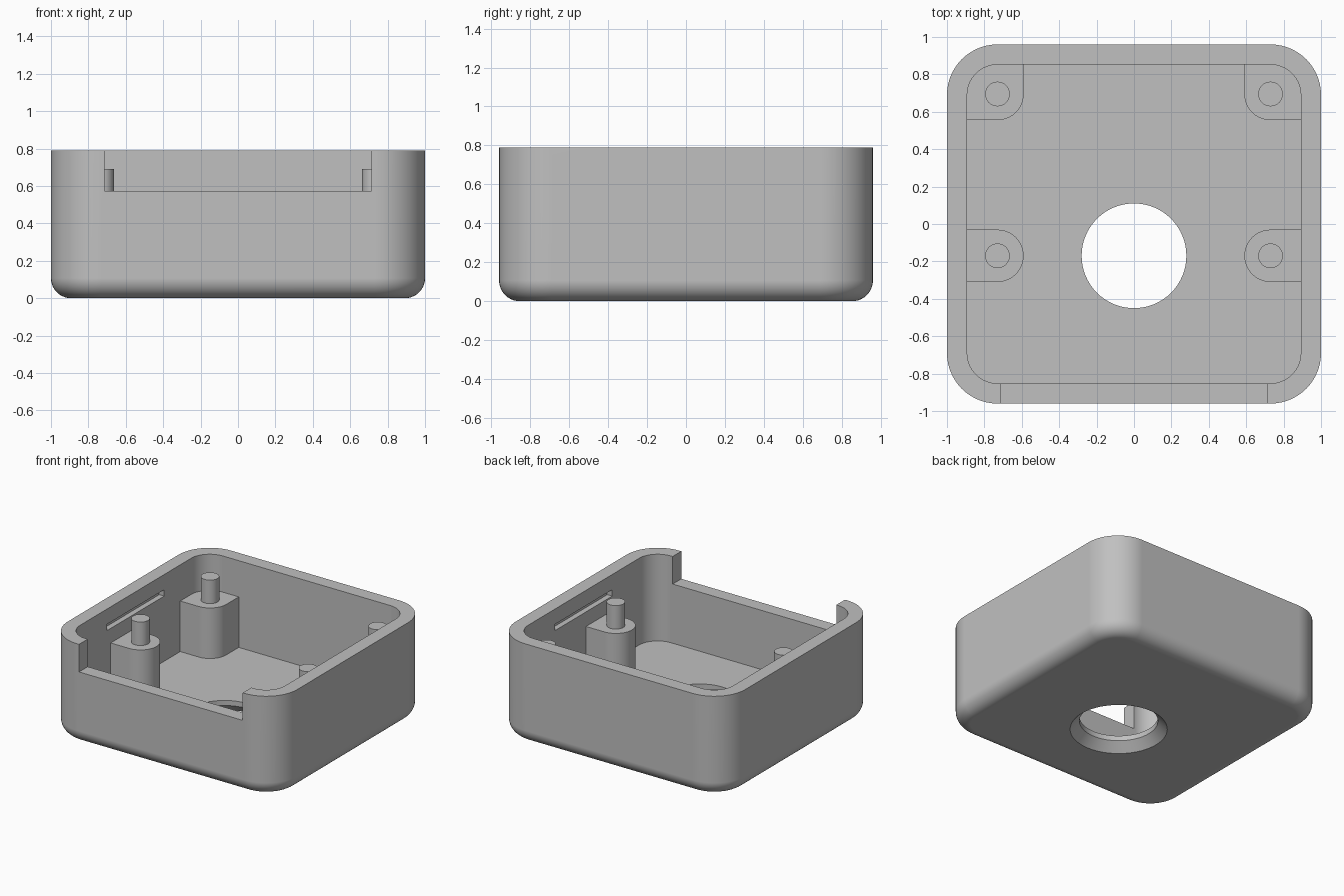
import bpy, bmesh
from math import sin, cos, pi, radians

cube = bpy.data.objects.get("Cube")
if cube:
    bpy.data.objects.remove(cube, do_unlink=True)

grey = bpy.data.materials.new("plastic_grey")
grey.use_nodes = True
grey.diffuse_color = (0.53, 0.53, 0.53, 1)
grey.node_tree.nodes["Principled BSDF"].inputs["Base Color"].default_value = (0.53, 0.53, 0.53, 1)

HX, HY, HEIGHT, CORNER = 1.0, 0.96, 0.79, 0.27
WALL, FILLET, FLOOR = 0.108, 0.107, 0.107
BOSS_X, BOSS_R, BOSS_TOP = 0.73, 0.14, 0.505


def arc(cx, cy, r, a0, a1, steps):
    angles = [radians(a0 + (a1 - a0) * i / steps) for i in range(steps + 1)]
    return [(cx + r * cos(a), cy + r * sin(a)) for a in angles]


def rounded_rect(inset):
    r, pts = CORNER - inset, []
    for i, (sx, sy) in enumerate([(1, 1), (-1, 1), (-1, -1), (1, -1)]):
        pts += arc(sx * (HX - CORNER), sy * (HY - CORNER), r, 90 * i, 90 * i + 90, 14)
    return pts


def loft(name, rings):
    """Solid through a list of (outline, z) rings, capped at both ends."""
    bm = bmesh.new()
    loops = [[bm.verts.new((x, y, z)) for x, y in pts] for pts, z in rings]
    for a, b in zip(loops, loops[1:]):
        for i in range(len(a)):
            j = (i + 1) % len(a)
            bm.faces.new((a[i], a[j], b[j], b[i]))
    bm.faces.new(loops[0][::-1])
    bm.faces.new(loops[-1])
    bmesh.ops.recalc_face_normals(bm, faces=bm.faces)
    mesh = bpy.data.meshes.new(name)
    bm.to_mesh(mesh)
    bm.free()
    mesh.materials.append(grey)
    obj = bpy.data.objects.new(name, mesh)
    bpy.context.collection.objects.link(obj)
    return obj


def box(name, x0, x1, y0, y1, z0, z1):
    outline = [(x0, y0), (x1, y0), (x1, y1), (x0, y1)]
    return loft(name, [(outline, z0), (outline, z1)])


def activate(obj):
    bpy.ops.object.select_all(action="DESELECT")
    obj.select_set(True)
    bpy.context.view_layer.objects.active = obj


def cut(obj, cutter):
    cutter.hide_render = True
    mod = obj.modifiers.new("cut", "BOOLEAN")
    mod.operation, mod.solver, mod.object = "DIFFERENCE", "EXACT", cutter
    activate(obj)
    bpy.ops.object.modifier_apply(modifier=mod.name)
    bpy.data.objects.remove(cutter, do_unlink=True)


def smooth(obj):
    activate(obj)
    bpy.ops.object.shade_smooth_by_angle(angle=radians(30))
    mod = obj.modifiers.new("weighted_normals", "WEIGHTED_NORMAL")
    mod.keep_sharp = True


# Open tray: rounded bottom edge, outer wall, rim, inner wall, floor
rings = []
for i in range(11):
    a = i / 10 * pi / 2
    rings.append((rounded_rect(FILLET * (1 - sin(a))), FILLET * (1 - cos(a))))
rings += [(rounded_rect(0), HEIGHT), (rounded_rect(WALL), HEIGHT), (rounded_rect(WALL), FLOOR)]
shell = loft("case_shell", rings)

# Notch in the front wall
cut(shell, box("notch_cutter", -0.713, 0.713, -1.2, -0.8, 0.573, 1))

# Countersunk floor opening
hole = [(0.357, -0.01), (0.28, 0.067), (0.28, 0.3)]
cut(shell, loft("hole_cutter", [(arc(0, -0.17, r, 0, 354.375, 63), z) for r, z in hole]))

# Shallow snap grooves inside both side walls
for s in (-1, 1):
    x0, x1 = sorted((s * 0.8, s * 0.935))
    cut(shell, box("groove_cutter", x0, x1, -0.355, 0.355, 0.62, 0.67))
smooth(shell)

# Standoffs with locating pins, mirrored left and right
wall_x, wall_y = HX - WALL + 0.01, HY - WALL + 0.01
for side, s in (("left", 1), ("right", -1)):
    front = [(wall_x, -0.31)] + arc(BOSS_X, -0.17, BOSS_R, 270, 90, 20) + [(wall_x, -0.03)]
    back = [(wall_x, wall_y), (wall_x, 0.555)] + arc(BOSS_X, 0.695, BOSS_R, 270, 180, 10)
    back.append((BOSS_X - BOSS_R, wall_y))
    for place, y, outline in (("front", -0.17, front), ("back", 0.695, back)):
        outline = [(s * px, py) for px, py in outline]
        smooth(loft(f"{place}_{side}_standoff", [(outline, FLOOR - 0.01), (outline, BOSS_TOP)]))
        circle = arc(s * BOSS_X, y, 0.066, 0, 348.75, 31)
        smooth(loft(f"{place}_{side}_pin", [(circle, BOSS_TOP - 0.01), (circle, 0.69)]))
